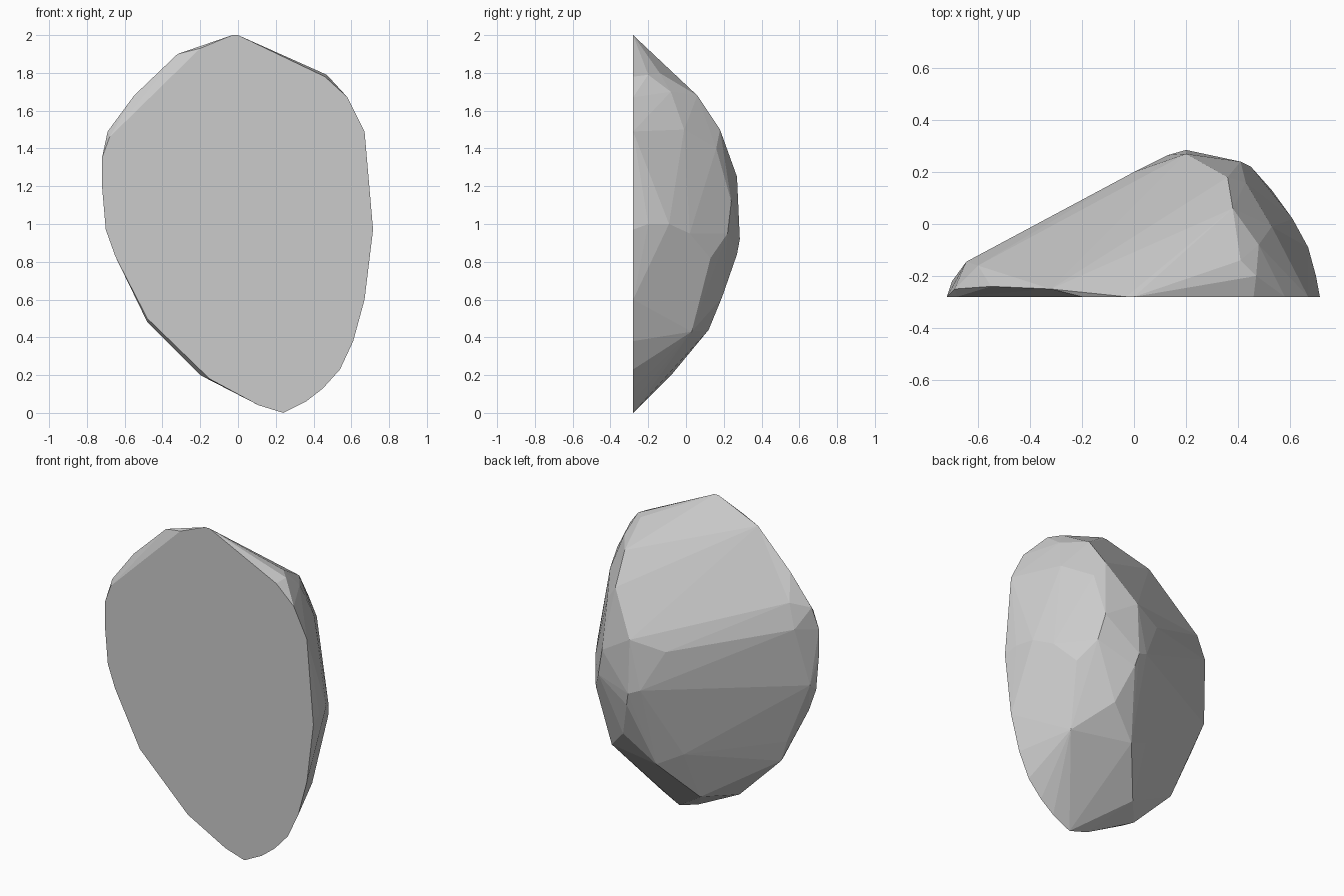
import bpy, bmesh, math

BACK = -0.28  # plane of the flat cut face

# outline of the flat cut face (x, z)
outline = [(-0.03, 2), (0.0, 2), (0.46, 1.78), (0.58, 1.67), (0.67, 1.49), (0.715, 0.97),
           (0.67, 0.6), (0.61, 0.38), (0.54, 0.23), (0.45, 0.13), (0.36, 0.06), (0.24, 0),
           (0.11, 0.04), (-0.15, 0.18), (-0.48, 0.5), (-0.65, 0.83), (-0.70, 0.97),
           (-0.72, 1.2), (-0.72, 1.35), (-0.68, 1.46), (-0.2, 1.93)]

# chipped rim and left shoulder
shoulder = [(-0.32, -0.25, 1.9), (-0.55, -0.24, 1.68), (-0.69, -0.25, 1.49),
            (-0.60, -0.16, 1.53), (-0.645, -0.145, 1.38), (-0.70, -0.22, 1.02),
            (-0.53, -0.235, 0.62), (-0.48, -0.25, 0.48), (-0.20, -0.24, 0.2),
            (-0.05, -0.07, 0.21)]

# main ridge and bulging right side
ridge = [(0.47, -0.2, 1.79), (0.41, -0.14, 1.8), (0.48, -0.08, 1.7), (0.38, 0.06, 1.68),
         (0.53, -0.01, 1.5), (0.36, 0.18, 1.5), (0.43, 0.16, 1.4), (0.20, 0.27, 1.25),
         (0.41, 0.24, 1.12), (0.20, 0.285, 0.92), (0.13, 0.265, 0.95), (0.0, 0.2, 1.2),
         (0.45, 0.22, 0.95), (0.22, 0.27, 0.84), (0.53, 0.13, 0.82), (0.61, 0.02, 0.95),
         (0.67, -0.09, 1.0), (0.70, -0.2, 1.0), (0.30, 0.19, 0.61), (-0.03, 0.065, 0.52),
         (0.12, 0.12, 0.44), (0.49, 0.03, 0.43)]

# faceted half stone: convex hull of the cut face and ridge points
bm = bmesh.new()
for p in [(x, BACK, z) for x, z in outline] + shoulder + ridge:
    bm.verts.new(p)
hull = bmesh.ops.convex_hull(bm, input=bm.verts)
loose = {v for v in hull["geom_interior"] + hull["geom_unused"]
         if isinstance(v, bmesh.types.BMVert) and not v.link_faces}
bmesh.ops.delete(bm, geom=list(loose), context="VERTS")
bmesh.ops.dissolve_limit(bm, angle_limit=math.radians(1), verts=bm.verts, edges=bm.edges)
bmesh.ops.recalc_face_normals(bm, faces=bm.faces)

mesh = bpy.data.meshes.new("half_stone")
bm.to_mesh(mesh)
bm.free()
stone = bpy.data.objects.new("half_stone", mesh)
bpy.context.collection.objects.link(stone)
